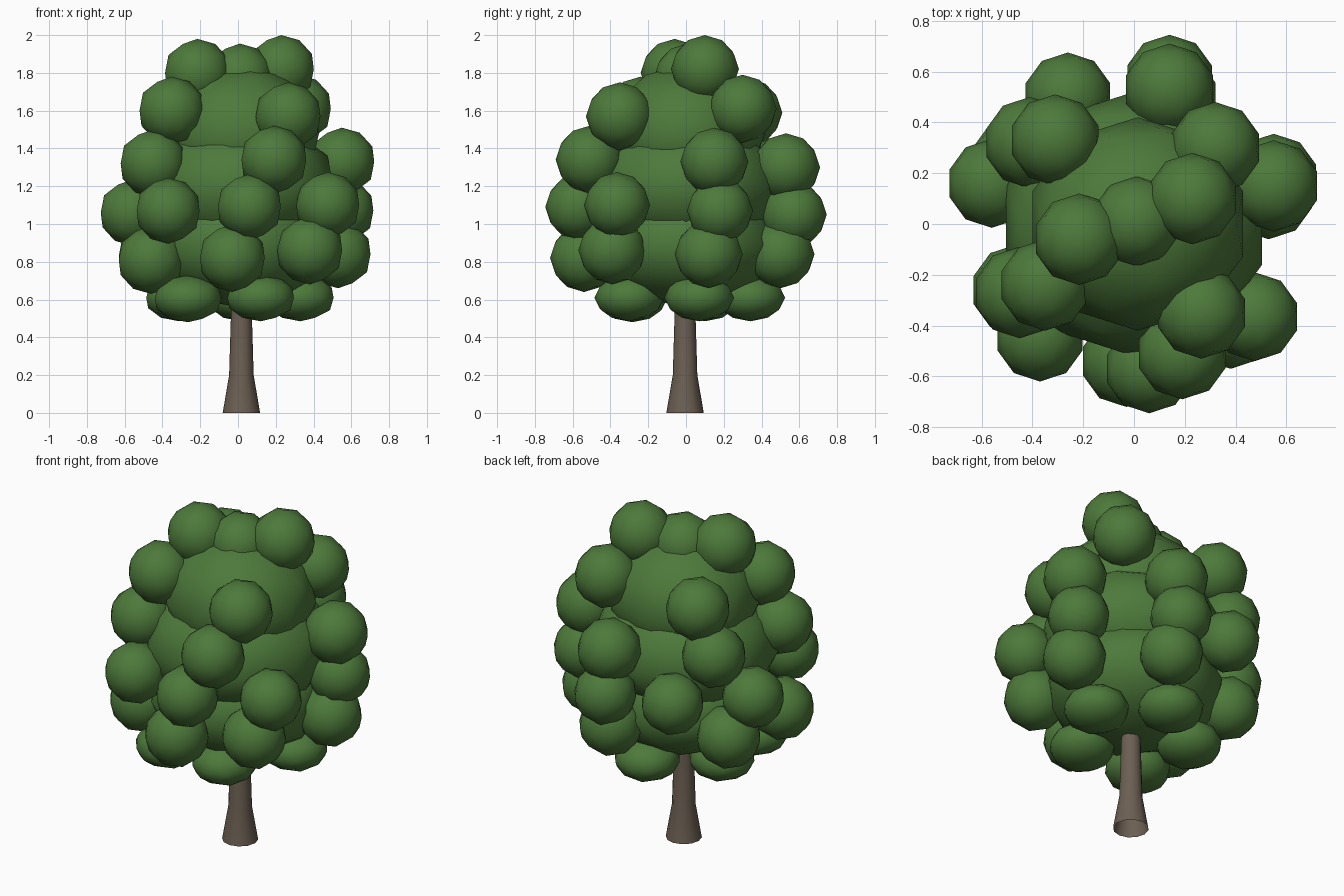
import bpy, bmesh, math
from mathutils import Matrix

if "Cube" in bpy.data.objects:
    bpy.data.objects.remove(bpy.data.objects["Cube"])


def material(name, rgb):
    m = bpy.data.materials.new(name)
    m.diffuse_color = (*rgb, 1)
    m.use_nodes = True
    m.node_tree.nodes["Principled BSDF"].inputs["Base Color"].default_value = m.diffuse_color
    return m


green = material("leaf green", (0.074, 0.192, 0.043))
brown = material("bark brown", (0.150, 0.115, 0.086))


def finish(bm, name, mat):
    me = bpy.data.meshes.new(name)
    bm.to_mesh(me)
    bm.free()
    me.materials.append(mat)
    ob = bpy.data.objects.new(name, me)
    bpy.context.collection.objects.link(ob)
    return ob


def blob(name, centre, radii):
    """Low-poly leaf mass with smooth shading."""
    bm = bmesh.new()
    bmesh.ops.create_icosphere(bm, subdivisions=2, radius=1)
    mat = Matrix.Translation(centre) @ Matrix.Diagonal((*radii, 1))
    bmesh.ops.transform(bm, matrix=mat, verts=bm.verts)
    for f in bm.faces:
        f.smooth = True
    return finish(bm, name, green)


# Trunk: open tube with flared foot, narrowing upwards into the crown
bm = bmesh.new()
sides, rings = 12, []
for z, r in [(0, 0.099), (0.2, 0.065), (0.5, 0.056), (0.7, 0.05)]:
    rings.append([bm.verts.new((0.018 + r * math.cos(2 * math.pi * i / sides),
                                -0.005 + r * math.sin(2 * math.pi * i / sides), z))
                  for i in range(sides)])
for a, b in zip(rings, rings[1:]):
    for i in range(sides):
        j = (i + 1) % sides
        bm.faces.new((a[i], a[j], b[j], b[i])).smooth = True
finish(bm, "trunk", brown)

# Crown core: three stacked large masses
blob("lower_crown_core", (0, 0, 0.89), (0.50, 0.50, 0.33))
blob("middle_crown_core", (0, 0, 1.20), (0.53, 0.52, 0.36))
blob("upper_crown_core", (0.015, 0, 1.48), (0.435, 0.42, 0.365))

# Rings of leaf clumps: horizontal radius, vertical radius, centres
clump_rings = {
    "underside_clump": (0.185, 0.125, [(0.33, 0.07, 0.61), (0.02, 0.34, 0.61),
                                       (-0.31, 0.10, 0.61), (-0.265, -0.285, 0.605),
                                       (0.12, -0.30, 0.61)]),
    "low_clump": (0.18, 0.18, [(0.53, 0.12, 0.84), (0.15, 0.50, 0.84), (-0.46, 0.25, 0.83),
                               (-0.46, -0.26, 0.81), (-0.03, -0.54, 0.82), (0.38, -0.39, 0.86)]),
    "middle_clump": (0.175, 0.175, [(0.55, 0.18, 1.07), (0.14, 0.57, 1.05), (-0.26, 0.50, 1.07),
                                    (-0.56, 0.16, 1.06), (-0.37, -0.445, 1.07),
                                    (0.06, -0.57, 1.09), (0.475, -0.365, 1.10)]),
    "high_clump": (0.18, 0.18, [(0.55, 0.15, 1.33), (0.14, 0.53, 1.30), (-0.41, 0.32, 1.33),
                                (-0.45, -0.27, 1.32), (0.19, -0.51, 1.34)]),
    "shoulder_clump": (0.18, 0.18, [(0.32, 0.30, 1.61), (-0.31, 0.33, 1.59),
                                    (-0.35, -0.24, 1.60), (0.265, -0.35, 1.57)]),
    "top_clump": (0.18, 0.18, [(0.23, 0.10, 1.82), (-0.215, -0.06, 1.80),
                               (0.01, 0.01, 1.775)]),
}
for name, (r, rz, centres) in clump_rings.items():
    for i, centre in enumerate(centres):
        blob(f"{name}_{i + 1}", centre, (r, r, rz))
